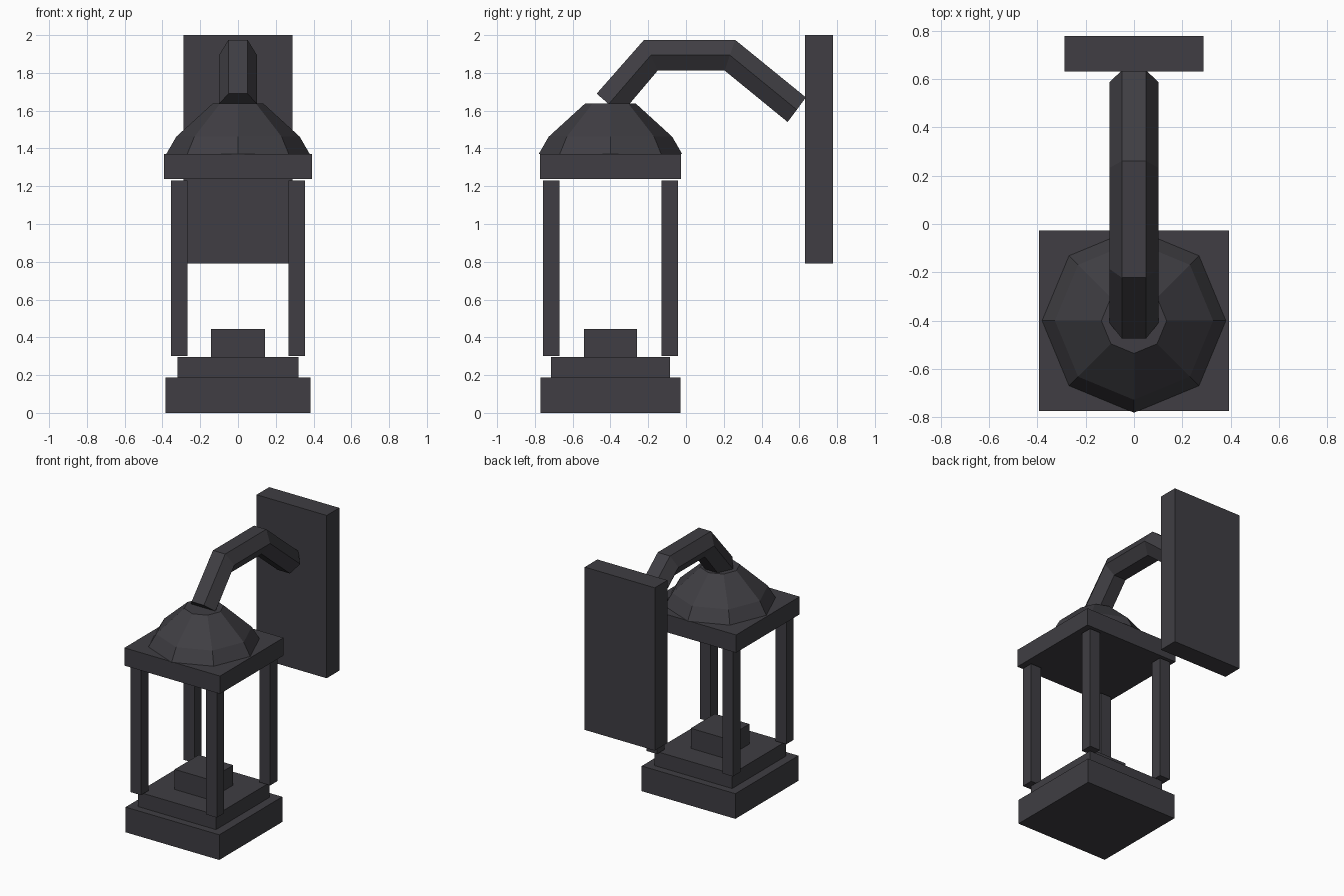
import bpy, bmesh, math
from mathutils import Vector

cube = bpy.data.objects.get("Cube")
if cube:
    bpy.data.objects.remove(cube, do_unlink=True)

# Single dark metal colour
COLOUR = (0.05, 0.048, 0.056, 1)
metal = bpy.data.materials.new("dark_grey_metal")
metal.use_nodes = True
metal.diffuse_color = COLOUR
bsdf = metal.node_tree.nodes["Principled BSDF"]
bsdf.inputs["Base Color"].default_value = COLOUR
bsdf.inputs["Roughness"].default_value = 0.8

LAMP_Y = -0.4


def finish(name, bm):
    bmesh.ops.recalc_face_normals(bm, faces=bm.faces)
    mesh = bpy.data.meshes.new(name)
    bm.to_mesh(mesh)
    bm.free()
    mesh.materials.append(metal)
    obj = bpy.data.objects.new(name, mesh)
    bpy.context.collection.objects.link(obj)
    return obj


def box(name, x, y, z):
    """Box from (min, max) ranges on each axis."""
    bm = bmesh.new()
    bmesh.ops.create_cube(bm, size=1)
    for v in bm.verts:
        v.co = [lo + (c + 0.5) * (hi - lo) for c, (lo, hi) in zip(v.co, (x, y, z))]
    return finish(name, bm)


def lamp_block(name, half_x, half_y, z):
    return box(name, (-half_x, half_x), (LAMP_Y - half_y, LAMP_Y + half_y), z)


def loft(name, rings):
    """Skin a list of equal-length rings and cap both ends."""
    bm = bmesh.new()
    loops = [[bm.verts.new(p) for p in ring] for ring in rings]
    n = len(loops[0])
    for a, b in zip(loops, loops[1:]):
        for i in range(n):
            j = (i + 1) % n
            bm.faces.new((a[i], a[j], b[j], b[i]))
    bm.faces.new(loops[0])
    bm.faces.new(loops[-1])
    return finish(name, bm)


# Stepped base with the candle block
lamp_block("base", 0.385, 0.37, (0, 0.187))
lamp_block("base_step", 0.32, 0.315, (0.187, 0.296))
lamp_block("candle_block", 0.142, 0.141, (0.296, 0.445))

# Four corner posts
for side, sx in (("left", 1), ("right", -1)):
    for end, sy in (("front", -1), ("back", 1)):
        xs = sorted((sx * 0.268, sx * 0.356))
        ys = sorted((LAMP_Y + sy * 0.27, LAMP_Y + sy * 0.357))
        box(f"{end}_{side}_post", xs, ys, (0.302, 1.23))

# Roof plate and eight-sided dome
lamp_block("roof_plate", 0.393, 0.373, (1.238, 1.37))
profile = [(0.38, 1.37), (0.327, 1.462), (0.135, 1.637)]
loft("roof_dome", [[(r * math.cos(k * math.pi / 4),
                     LAMP_Y + r * math.sin(k * math.pi / 4), z)
                    for k in range(8)] for r, z in profile])

# Bent six-sided arm: top and bottom (y, z) of each cross-section
sections = [((-0.473, 1.69), (-0.346, 1.58)),
            ((-0.222, 1.975), (-0.15, 1.812)),
            ((0.26, 1.975), (0.205, 1.812)),
            ((0.635, 1.67), (0.538, 1.54))]
rings = []
for top, bottom in sections:
    t, b = Vector((0, *top)), Vector((0, *bottom))
    m = (t + b) / 2
    wide, narrow = Vector((0.101, 0, 0)), Vector((0.0505, 0, 0))
    rings.append([t - narrow, t + narrow, m + wide,
                  b + narrow, b - narrow, m - wide])
loft("arm", rings)

# Wall plate
box("wall_plate", (-0.288, 0.288), (0.63, 0.778), (0.79, 2.0))
